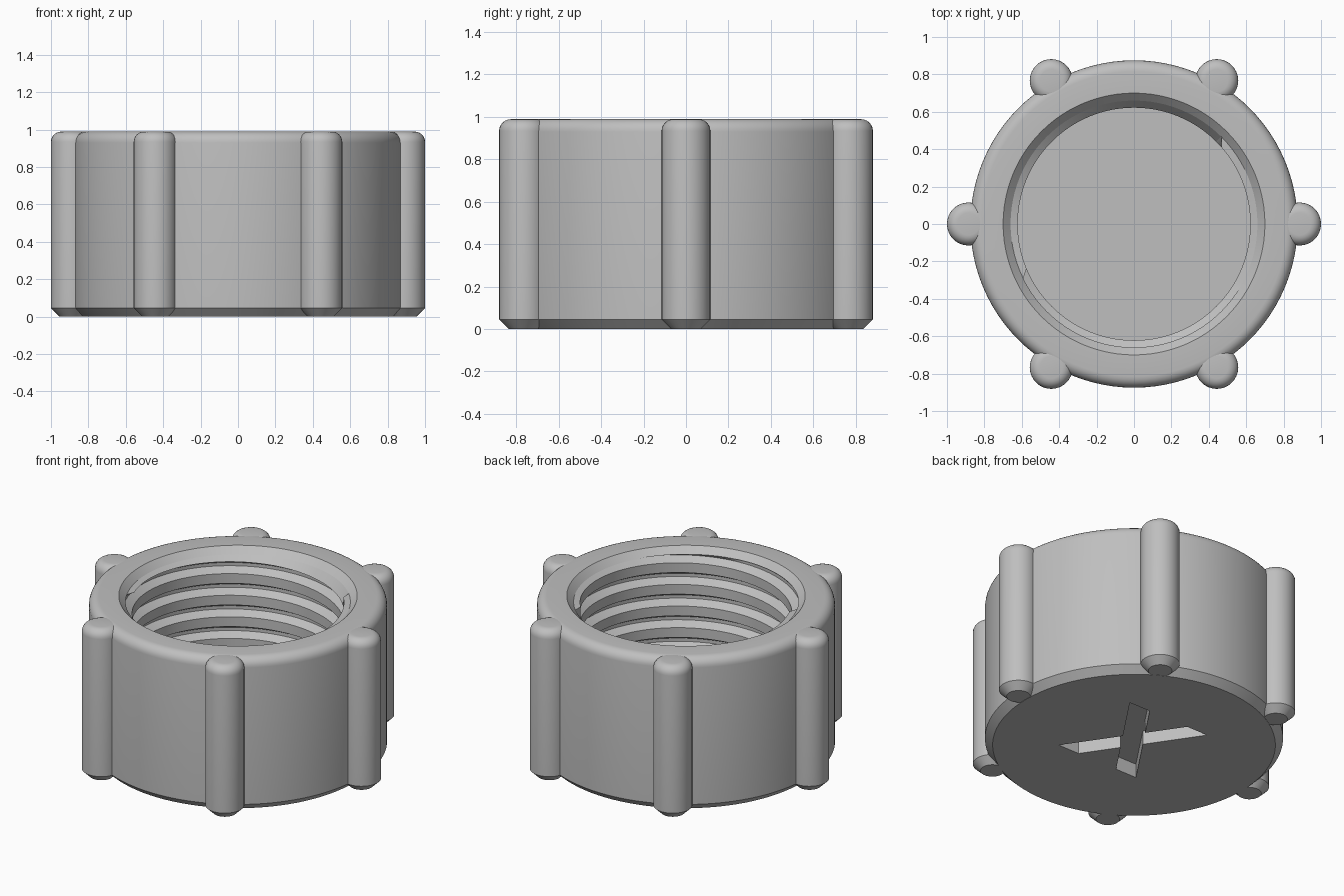
import bpy, bmesh, math
from mathutils import Vector

cube = bpy.data.objects.get("Cube")
if cube:
    bpy.data.objects.remove(cube)

HEIGHT, FLOOR, THREAD_TOP = 0.99, 0.17, 0.95
SEGMENTS = 96

plastic = bpy.data.materials.new("grey plastic")
plastic.use_nodes = True
grey = (0.52, 0.52, 0.52, 1)
plastic.diffuse_color = grey
plastic.node_tree.nodes["Principled BSDF"].inputs["Base Color"].default_value = grey


def make_object(name, bm):
    mesh = bpy.data.meshes.new(name)
    bm.to_mesh(mesh)
    bm.free()
    mesh.materials.append(plastic)
    obj = bpy.data.objects.new(name, mesh)
    bpy.context.collection.objects.link(obj)
    return obj


def smooth(obj):
    bpy.ops.object.select_all(action='DESELECT')
    obj.select_set(True)
    bpy.context.view_layer.objects.active = obj
    bpy.ops.object.shade_smooth_by_angle(angle=math.radians(28))


def lathe(name, profile, steps):
    """Revolve (radius, z) points into a closed solid."""
    bm = bmesh.new()
    verts = [bm.verts.new((r, 0, z)) for r, z in profile]
    edges = [bm.edges.new(pair) for pair in zip(verts, verts[1:])]
    bmesh.ops.spin(bm, geom=verts + edges, cent=(0, 0, 0), axis=(0, 0, 1),
                   angle=math.tau, steps=steps)
    bmesh.ops.remove_doubles(bm, verts=bm.verts[:], dist=1e-5)
    bmesh.ops.recalc_face_normals(bm, faces=bm.faces[:])
    return make_object(name, bm)


def rounded_rim(radius, fillet, top, steps=6):
    angles = [i * math.pi / 2 / steps for i in range(steps + 1)]
    return [(radius - fillet + fillet * math.cos(a), top - fillet + fillet * math.sin(a))
            for a in angles]


# Cap shell with chamfered base, rounded rim and bored inside
shell = lathe("cap_shell",
              [(0, 0), (0.83, 0), (0.875, 0.045)] + rounded_rim(0.875, 0.06, HEIGHT)
              + [(0.70, HEIGHT), (0.66, THREAD_TOP), (0.69, THREAD_TOP - 0.01),
                 (0.69, FLOOR), (0, FLOOR)], SEGMENTS)

# Crossed slots recessed into the base
for side in (-1, 1):
    bm = bmesh.new()
    bottom = [bm.verts.new((0.042 + side * lean + dx, 0.04 + y, -0.1))
              for lean, dx, y in ((-0.22, -0.076, -0.325), (-0.22, 0.076, -0.325),
                                  (0.22, 0.076, 0.325), (0.22, -0.076, 0.325))]
    face = bm.faces.new(bottom)
    raised = bmesh.ops.extrude_face_region(bm, geom=[face])["geom"]
    bmesh.ops.translate(bm, vec=(0, 0, 0.19),
                        verts=[v for v in raised if isinstance(v, bmesh.types.BMVert)])
    bmesh.ops.recalc_face_normals(bm, faces=bm.faces[:])
    cutter = make_object("slot_cutter", bm)
    cutter.hide_render = True
    cut = shell.modifiers.new("slot", 'BOOLEAN')
    cut.operation, cut.solver, cut.object = 'DIFFERENCE', 'EXACT', cutter
    bpy.context.view_layer.objects.active = shell
    bpy.ops.object.modifier_apply(modifier=cut.name)
    bpy.data.objects.remove(cutter)
smooth(shell)

# Six rounded grip ribs around the outside
for i in range(6):
    rib = lathe(f"grip_rib_{i + 1}",
                [(0, 0.001), (0.07, 0.001), (0.115, 0.045)]
                + rounded_rim(0.115, 0.055, HEIGHT - 0.001) + [(0, HEIGHT - 0.001)], 32)
    a = i * math.tau / 6
    rib.location = (0.885 * math.cos(a), 0.885 * math.sin(a), 0)
    smooth(rib)

# Helical internal thread lining the bore
PITCH = 0.14
CREST, ROOT = 0.622, 0.672
tooth = [(0, CREST), (0.45, CREST), (0.65, ROOT), (0.8, ROOT)]
bm = bmesh.new()
columns = []
for j in range(SEGMENTS + 1):
    turn = j / SEGMENTS
    a = turn * math.tau
    column = []
    for k in range(-2, 9):
        for dz, r in tooth:
            z = FLOOR + PITCH * (k + dz + turn)
            if z >= THREAD_TOP:
                z, r = THREAD_TOP, 0.66
            elif z <= FLOOR:
                z, r = FLOOR, CREST
            column.append(bm.verts.new((r * math.cos(a), r * math.sin(a), z)))
    columns.append(column)
for left, right in zip(columns, columns[1:]):
    for i in range(len(left) - 1):
        bm.faces.new((left[i], left[i + 1], right[i + 1], right[i]))
bmesh.ops.remove_doubles(bm, verts=bm.verts[:], dist=1e-5)
bm.normal_update()
facing = sum(f.normal.dot(Vector((*f.calc_center_median().xy, 0))) for f in bm.faces)
if facing > 0:
    bmesh.ops.reverse_faces(bm, faces=bm.faces[:])
smooth(make_object("inner_thread", bm))
